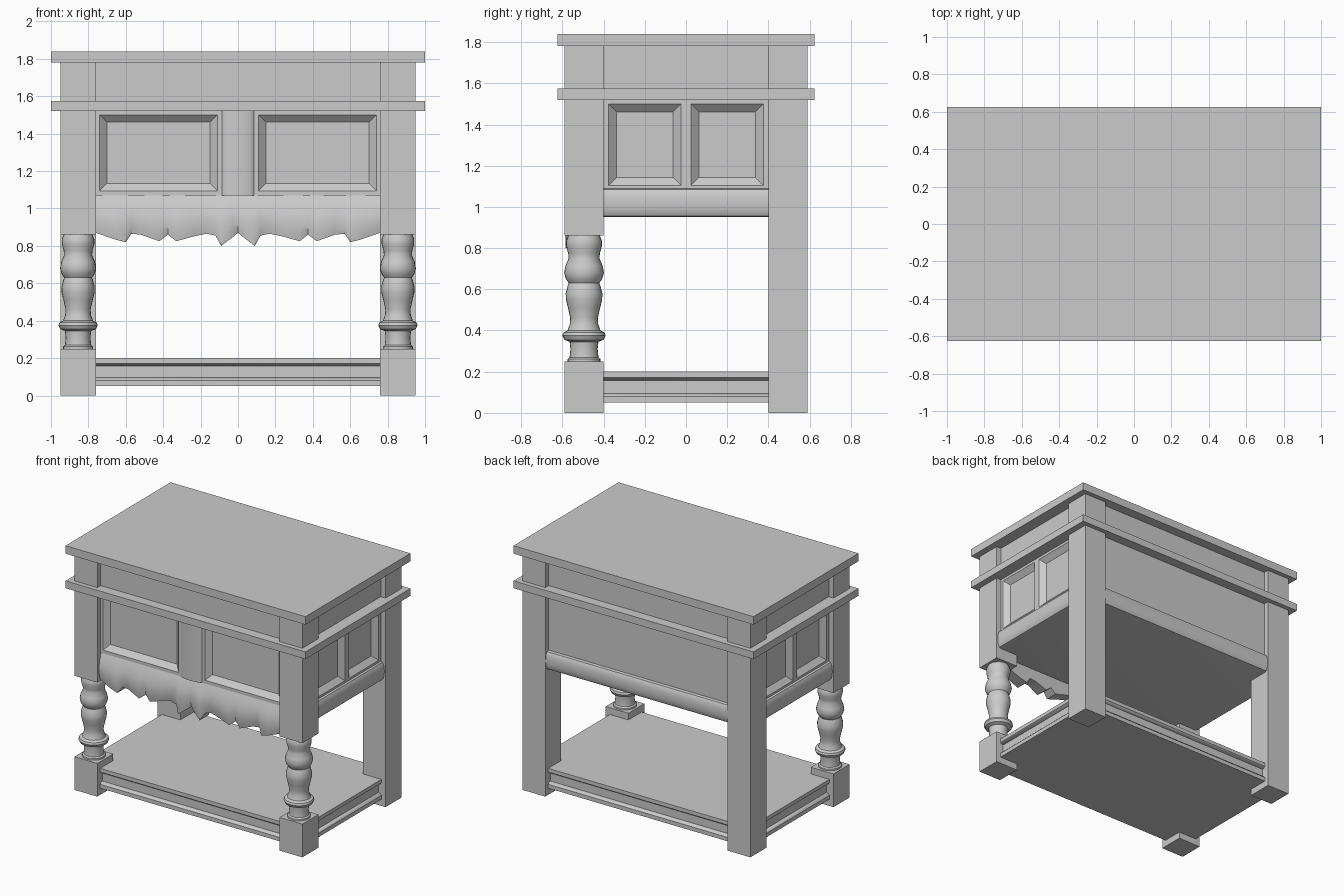
import bpy, bmesh, math
from mathutils import Matrix

cube = bpy.data.objects.get("Cube")
if cube:
    bpy.data.objects.remove(cube, do_unlink=True)

grey = bpy.data.materials.new("plain_grey")
grey.use_nodes = True
grey.diffuse_color = (0.6, 0.6, 0.6, 1)
grey.node_tree.nodes["Principled BSDF"].inputs["Base Color"].default_value = (0.6, 0.6, 0.6, 1)


def finish(name, bm):
    """Turn a bmesh into a shaded object in the scene."""
    bmesh.ops.recalc_face_normals(bm, faces=bm.faces)
    mesh = bpy.data.meshes.new(name)
    bm.to_mesh(mesh)
    bm.free()
    mesh.materials.append(grey)
    obj = bpy.data.objects.new(name, mesh)
    bpy.context.collection.objects.link(obj)
    bpy.ops.object.select_all(action="DESELECT")
    obj.select_set(True)
    bpy.context.view_layer.objects.active = obj
    bpy.ops.object.shade_smooth_by_angle(angle=math.radians(40))
    return obj


def bridge(bm, rings):
    """Skin a stack of closed rings and cap both ends."""
    loops = [[bm.verts.new(p) for p in ring] for ring in rings]
    for a, b in zip(loops, loops[1:]):
        for i in range(len(a)):
            j = (i + 1) % len(a)
            bm.faces.new((a[i], a[j], b[j], b[i]))
    bm.faces.new(loops[0])
    bm.faces.new(loops[-1])


def loft(name, levels):
    """Stack of rectangles: (half width, front y, back y, z)."""
    bm = bmesh.new()
    bridge(bm, [[(-w, f, z), (w, f, z), (w, b, z), (-w, b, z)] for w, f, b, z in levels])
    return finish(name, bm)


def box(name, x0, x1, y0, y1, z0, z1):
    bm = bmesh.new()
    bridge(bm, [[(x0, y0, z), (x1, y0, z), (x1, y1, z), (x0, y1, z)] for z in (z0, z1)])
    return finish(name, bm)


def sunk_panel(name, width, z0, z1, turn, along, face):
    """Framed panel with a sloped, sunken field; turn spins it about z."""
    bm = bmesh.new()
    w = width / 2
    bridge(bm, [[(-w, y, z0), (w, y, z0), (w, y, z1), (-w, y, z1)] for y in (0.05, 0)])
    bm.faces.ensure_lookup_table()
    bmesh.ops.recalc_face_normals(bm, faces=bm.faces)
    front = min(bm.faces, key=lambda f: f.calc_center_median().y)
    bmesh.ops.inset_region(bm, faces=[front], thickness=0.035)
    bmesh.ops.inset_region(bm, faces=[front], thickness=0.055, depth=-0.035)
    bmesh.ops.transform(bm, verts=bm.verts, matrix=Matrix.Rotation(turn, 4, "Z")
                        @ Matrix.Translation((along, -face, 0)))
    return finish(name, bm)


# Slabs and the recessed frieze between them
box("table_top", -1, 1, -0.625, 0.625, 1.78, 1.84)
box("middle_moulding", -1, 1, -0.625, 0.625, 1.52, 1.575)
box("frieze", -0.91, 0.91, -0.55, 0.55, 1.57, 1.785)

# Cabinet body, with a rounded rail around its foot on the sides and back
levels = []
for i in range(9):
    a = math.pi * i / 8
    bulge = 0.035 * math.sin(a) ** 0.6
    levels.append((0.905 + bulge, -0.5, 0.55 + bulge, 1.02 - 0.07 * math.cos(a)))
levels += [(0.87, -0.5, 0.55, 1.09), (0.87, -0.5, 0.55, 1.525)]
loft("cabinet_body", levels)

# Sunken panels and the front stile
for side, label in ((-1, "right"), (1, "left")):
    sunk_panel("front_panel_" + label, 0.68, 1.07, 1.525, 0, side * 0.425, 0.55)
    for along, end in ((-0.2, "front"), (0.2, "back")):
        sunk_panel(f"{label}_side_{end}_panel", 0.40, 1.08, 1.525,
                   side * math.pi / 2, along * side, 0.91)
bm = bmesh.new()
arc = [(-0.09 * math.cos(math.pi * i / 8), -0.545 - 0.025 * math.sin(math.pi * i / 8))
       for i in range(9)]
outline = arc + [(0.09, -0.49), (-0.09, -0.49)]
bridge(bm, [[(x, y, z) for x, y in outline] for z in (1.07, 1.525)])
finish("front_stile", bm)

# Scalloped, fluted apron: points are distance from the middle and lower edge height
SCALLOP = [(0, 0.87), (0.03, 0.845), (0.09, 0.80), (0.12, 0.855), (0.17, 0.865), (0.24, 0.85),
           (0.33, 0.825), (0.375, 0.86), (0.42, 0.825), (0.52, 0.86),
           (0.57, 0.865), (0.60, 0.82), (0.66, 0.835), (0.76, 0.87)]


def scallop_height(x):
    x = abs(x)
    for (a, za), (b, zb) in zip(SCALLOP, SCALLOP[1:]):
        if x <= b + 1e-6:
            return za + (zb - za) * (x - a) / (b - a)
    return SCALLOP[-1][1]


def apron_section(x):
    low = scallop_height(x)
    ring = []
    for i in range(9):
        t = i / 8
        y = -0.535 - 0.035 * math.sin(math.pi * t * 0.8) - t * (0.87 - low) * 0.5
        ring.append((x, max(y, -0.585), 1.085 + (low - 1.085) * t))
    return ring + [(x, -0.48, low), (x, -0.48, 1.085)]


bm = bmesh.new()
stations = sorted({s * x for x, _ in SCALLOP for s in (-1, 1)})
bridge(bm, [apron_section(x) for x in stations])
finish("front_apron", bm)

# Legs: turned at the front, plain at the back
TURNING = [(0.08, 0.24), (0.08, 0.262), (0.07, 0.27), (0.066, 0.31), (0.07, 0.345),
           (0.095, 0.355), (0.105, 0.375), (0.10, 0.39), (0.08, 0.40), (0.069, 0.43),
           (0.067, 0.46), (0.078, 0.51), (0.088, 0.55), (0.089, 0.58), (0.08, 0.615),
           (0.074, 0.63), (0.088, 0.65), (0.097, 0.68), (0.09, 0.715), (0.075, 0.75),
           (0.077, 0.775), (0.087, 0.81), (0.087, 0.835), (0.075, 0.865)]
SIDES = 24
for side, label in ((-1, "right"), (1, "left")):
    x0, x1 = sorted((side * 0.76, side * 0.95))
    box(f"front_{label}_foot", x0, x1, -0.59, -0.40, 0, 0.25)
    box(f"front_{label}_post", x0, x1, -0.59, -0.40, 0.86, 1.525)
    box(f"back_{label}_leg", x0, x1, 0.40, 0.59, 0, 1.525)
    box(f"front_{label}_corner_block", x0, x1, -0.59, -0.40, 1.57, 1.785)
    box(f"back_{label}_corner_block", x0, x1, 0.40, 0.59, 1.57, 1.785)
    bm = bmesh.new()
    bridge(bm, [[(side * 0.855 + r * math.cos(math.tau * i / SIDES),
                  -0.495 + r * math.sin(math.tau * i / SIDES), z) for i in range(SIDES)]
                for r, z in TURNING])
    finish(f"front_{label}_turned_leg", bm)

# Lower shelf with a hollow band around its edge
BAND = [(0, 0.05), (0, 0.08), (0.012, 0.092), (0.025, 0.095), (0.025, 0.158),
        (0.012, 0.162), (0, 0.172), (0, 0.2)]
loft("lower_shelf", [(0.915 - d, -0.555 + d, 0.555 - d, z) for d, z in BAND])
